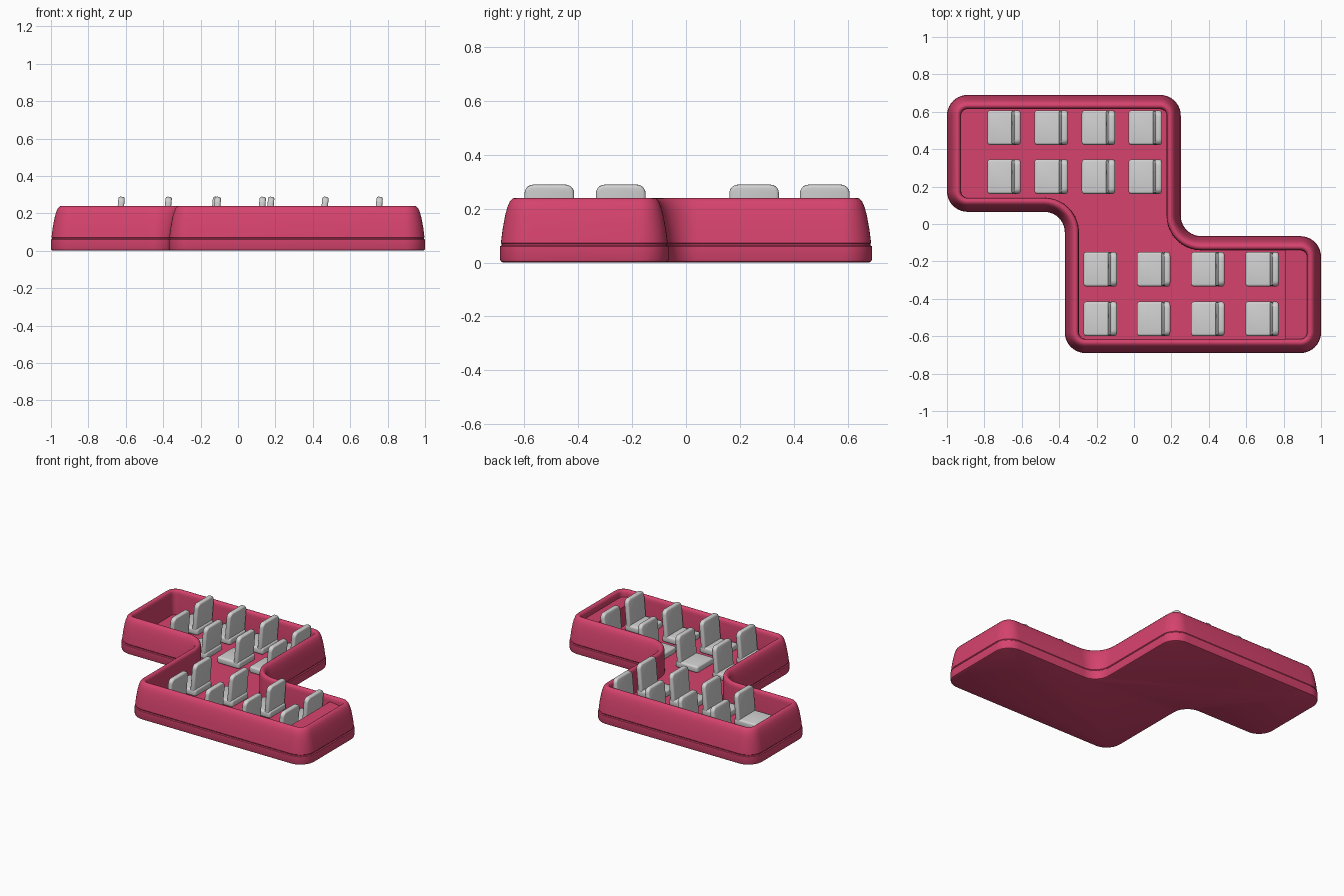
import bpy, bmesh, math
from mathutils import Matrix, Vector

cube = bpy.data.objects.get("Cube")
if cube:
    bpy.data.objects.remove(cube, do_unlink=True)


def make_material(name, rgb):
    mat = bpy.data.materials.new(name)
    mat.use_nodes = True
    color = (*rgb, 1.0)
    mat.diffuse_color = color
    bsdf = mat.node_tree.nodes["Principled BSDF"]
    bsdf.inputs["Base Color"].default_value = color
    bsdf.inputs["Roughness"].default_value = 0.6
    return mat


PINK = make_material("raspberry_pink", (0.67, 0.056, 0.153))
GREY = make_material("light_grey", (0.64, 0.64, 0.64))


def finish(bm, name, mat):
    bmesh.ops.recalc_face_normals(bm, faces=bm.faces)
    mesh = bpy.data.meshes.new(name)
    bm.to_mesh(mesh)
    bm.free()
    mesh.materials.append(mat)
    mesh.shade_smooth()
    mesh.set_sharp_from_angle(angle=math.radians(35))
    return mesh


def place(mesh, name, location=(0, 0, 0)):
    obj = bpy.data.objects.new(name, mesh)
    obj.location = location
    bpy.context.collection.objects.link(obj)
    return obj


# Zigzag plan, half of it given and the rest turned by 180 degrees
half = [(-0.37, -0.69), (1.0, -0.69), (1.0, -0.065), (0.25, -0.065)]
half_b = [(0.25, 0.69), (-1.0, 0.69), (-1.0, 0.065), (-0.37, 0.065)]
plan = [Vector(p) for p in half + half_b]
STEPS = 10


def inset_ring(inset):
    """Rounded plan outline moved inward by the given distance."""
    ring = []
    for i, p in enumerate(plan):
        a = (p - plan[i - 1]).normalized()
        b = (plan[(i + 1) % len(plan)] - p).normalized()
        convex = a.x * b.y - a.y * b.x > 0
        side = 1 if convex else -1
        radius = 0.11
        center = p + (b - a) * radius
        r = radius - side * inset
        for k in range(STEPS + 1):
            t = k / STEPS * math.pi / 2
            ring.append(center + (a * math.sin(t) - b * math.cos(t)) * r)
    return ring


# Tub shell: (inset, height) from the underside, over the rim, to the floor
profile = [(0.012, 0.0), (0.003, 0.004), (0.0, 0.012), (0.0, 0.06), (0.006, 0.064),
           (0.006, 0.068), (0.003, 0.072), (0.009, 0.12), (0.019, 0.175), (0.027, 0.205),
           (0.036, 0.226), (0.046, 0.237), (0.055, 0.24), (0.062, 0.239), (0.069, 0.234),
           (0.073, 0.225), (0.075, 0.21), (0.076, 0.07)]
bm = bmesh.new()
rings = [[bm.verts.new((q.x, q.y, z)) for q in inset_ring(d)] for d, z in profile]
for lower, upper in zip(rings, rings[1:]):
    for i in range(len(lower)):
        j = (i + 1) % len(lower)
        bm.faces.new((lower[i], lower[j], upper[j], upper[i]))
bm.faces.new(list(reversed(rings[0])))
bm.faces.new(rings[-1])
place(finish(bm, "tub_shell", PINK), "tub_shell")

# Shelf closing off one end, sloping gently to the outer wall
bm = bmesh.new()
bmesh.ops.create_cube(bm, size=1)
for v in bm.verts:
    if v.co.z > 0:
        v.co.z = 0.205 if v.co.x < 0 else 0.19
    else:
        v.co.z = 0.06
    v.co.x = 0.81 if v.co.x < 0 else 0.935
    v.co.y = -0.135 if v.co.y > 0 else -0.62
place(finish(bm, "end_shelf", PINK), "end_shelf")


def rounded_slab(size, axis, corner, edge):
    """Box with rounded corners around its thin axis and softened edges."""
    slab = bmesh.new()
    bmesh.ops.create_cube(slab, size=1, matrix=Matrix.Diagonal((*size, 1)))
    along = [e for e in slab.edges
             if abs((e.verts[0].co - e.verts[1].co)[axis]) > 1e-4]
    bmesh.ops.bevel(slab, geom=along, offset=corner, segments=5,
                    profile=0.5, affect='EDGES')
    caps = [f for f in slab.faces if abs(f.normal[axis]) > 0.9]
    rim = list({e for f in caps for e in f.edges})
    bmesh.ops.bevel(slab, geom=rim, offset=edge, segments=3,
                    profile=0.5, affect='EDGES')
    return slab


# Shared seat pan and leaning backrest
bm = rounded_slab((0.175, 0.184, 0.045), 2, 0.016, 0.012)
pan_mesh = finish(bm, "seat_pan", GREY)
bm = rounded_slab((0.034, 0.184, 0.212), 0, 0.032, 0.011)
bmesh.ops.rotate(bm, verts=bm.verts, matrix=Matrix.Rotation(math.radians(5), 3, 'Y'))
back_mesh = finish(bm, "seat_back", GREY)

# Two rows of four seats in each half, all facing the same way
blocks = [("rear", (-0.695, -0.443, -0.19, 0.06), (0.515, 0.253)),
          ("front", (-0.18, 0.105, 0.395, 0.685), (-0.242, -0.507))]
for label, columns, rows in blocks:
    for r, y in enumerate(rows):
        for c, x in enumerate(columns):
            tag = f"{label}_{r + 1}_{c + 1}"
            place(pan_mesh, "seat_pan_" + tag, (x - 0.002, y, 0.092))
            place(back_mesh, "seat_back_" + tag, (x + 0.064, y, 0.183))
